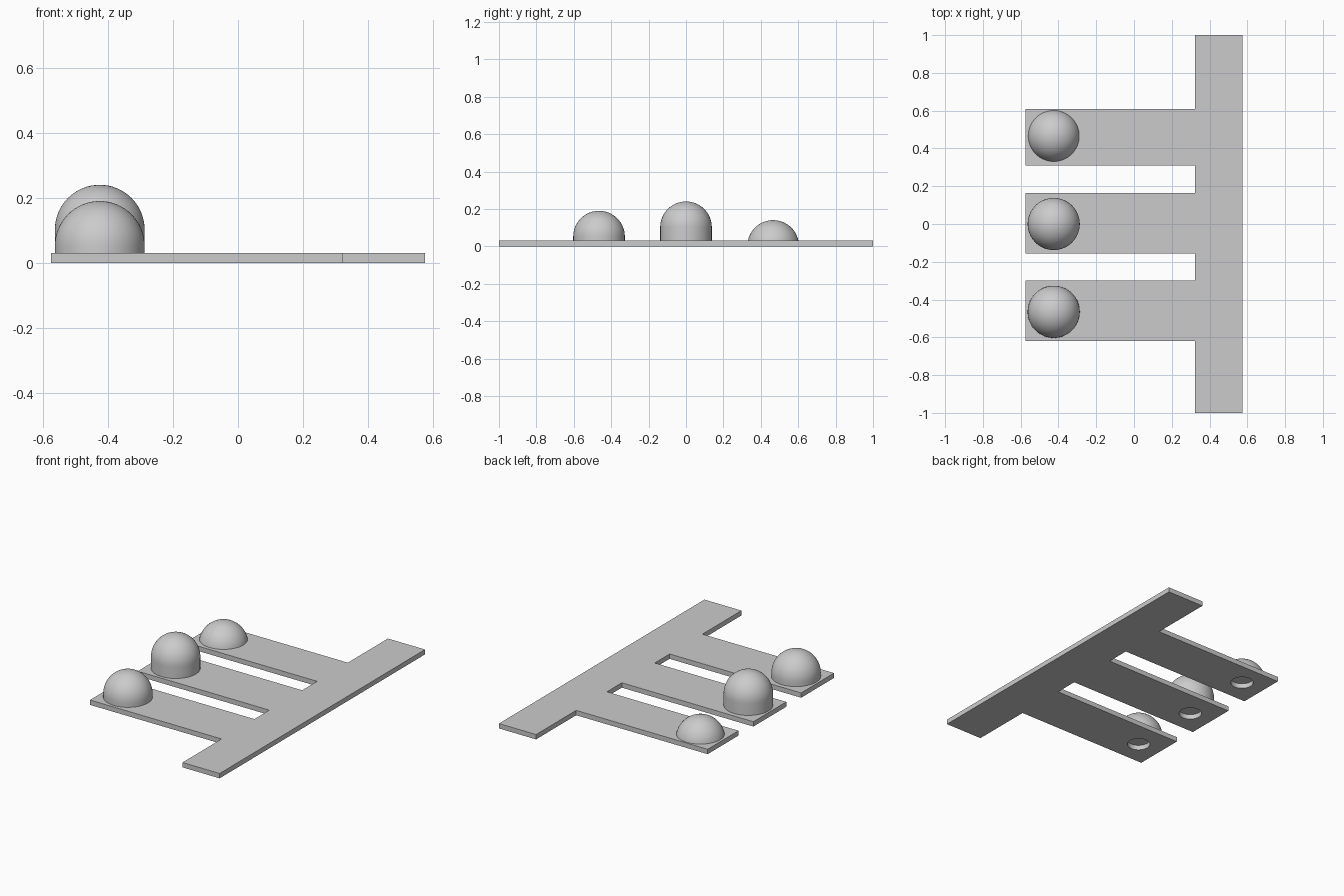
import bpy, bmesh
from math import radians, sin, cos, pi

if "Cube" in bpy.data.objects:
    bpy.data.objects.remove(bpy.data.objects["Cube"], do_unlink=True)

THICK = 0.03
RADIUS = 0.138
DOME_X = -0.425
ARMS = [(-0.62, -0.30), (-0.155, 0.165), (0.31, 0.61)]
# name, y position, height of the dome's centre
DOMES = [("front_dome", -0.465, 0.052), ("middle_dome", 0.0, 0.102), ("back_dome", 0.466, 0.002)]

grey = bpy.data.materials.new("light_grey")
grey.use_nodes = True
color = (0.6, 0.6, 0.6, 1)
grey.diffuse_color = color
grey.node_tree.nodes["Principled BSDF"].inputs["Base Color"].default_value = color


def make_object(name, bm):
    bmesh.ops.recalc_face_normals(bm, faces=bm.faces)
    mesh = bpy.data.meshes.new(name)
    bm.to_mesh(mesh)
    bm.free()
    mesh.materials.append(grey)
    obj = bpy.data.objects.new(name, mesh)
    bpy.context.collection.objects.link(obj)
    return obj


# Comb-shaped plate: a spine with three arms, extruded from its outline
outline = [(0.575, 1), (0.575, -1), (0.322, -1)]
for low, high in ARMS:
    outline += [(0.322, low), (-0.575, low), (-0.575, high), (0.322, high)]
outline.append((0.322, 1))
bm = bmesh.new()
base = bm.faces.new([bm.verts.new((x, y, 0)) for x, y in outline])
top = bmesh.ops.extrude_face_region(bm, geom=[base])["geom"]
bmesh.ops.translate(bm, verts=[v for v in top if isinstance(v, bmesh.types.BMVert)], vec=(0, 0, THICK))
plate = make_object("comb_plate", bm)

# Round hole through each arm, below its dome
bm = bmesh.new()
for _, y, _ in DOMES:
    ring = bmesh.ops.create_cone(bm, cap_ends=True, segments=48, radius1=0.065, radius2=0.065, depth=0.2)
    bmesh.ops.translate(bm, verts=ring["verts"], vec=(DOME_X, y, 0))
cutter = make_object("hole_cutter", bm)
cutter.hide_render = True
cut = plate.modifiers.new("holes", "BOOLEAN")
cut.operation = "DIFFERENCE"
cut.solver = "EXACT"
cut.object = cutter
bpy.context.view_layer.objects.active = plate
bpy.ops.object.modifier_apply(modifier=cut.name)
bpy.data.objects.remove(cutter, do_unlink=True)


# Domes: a lathed profile with a flat base, a straight wall and a round cap
def add_dome(name, y, centre):
    profile = [(0, THICK)]
    if centre > THICK:
        profile.append((RADIUS, THICK))
        start = 0
    else:
        profile.append(((RADIUS ** 2 - (THICK - centre) ** 2) ** 0.5, THICK))
        start = radians(14)
    steps = 16
    for i in range(steps):
        a = start + (pi / 2 - start) * i / steps
        profile.append((RADIUS * cos(a), centre + RADIUS * sin(a)))
    profile.append((0, centre + RADIUS))
    bm = bmesh.new()
    verts = [bm.verts.new((r, 0, z)) for r, z in profile]
    edges = [bm.edges.new(pair) for pair in zip(verts, verts[1:])]
    bmesh.ops.spin(bm, geom=verts + edges, cent=(0, 0, 0), axis=(0, 0, 1), angle=2 * pi, steps=64)
    bmesh.ops.remove_doubles(bm, verts=bm.verts, dist=0.0001)
    dome = make_object(name, bm)
    dome.location = (DOME_X, y, 0)
    bpy.ops.object.select_all(action="DESELECT")
    dome.select_set(True)
    bpy.context.view_layer.objects.active = dome
    bpy.ops.object.shade_smooth_by_angle(angle=radians(30))


for spec in DOMES:
    add_dome(*spec)
